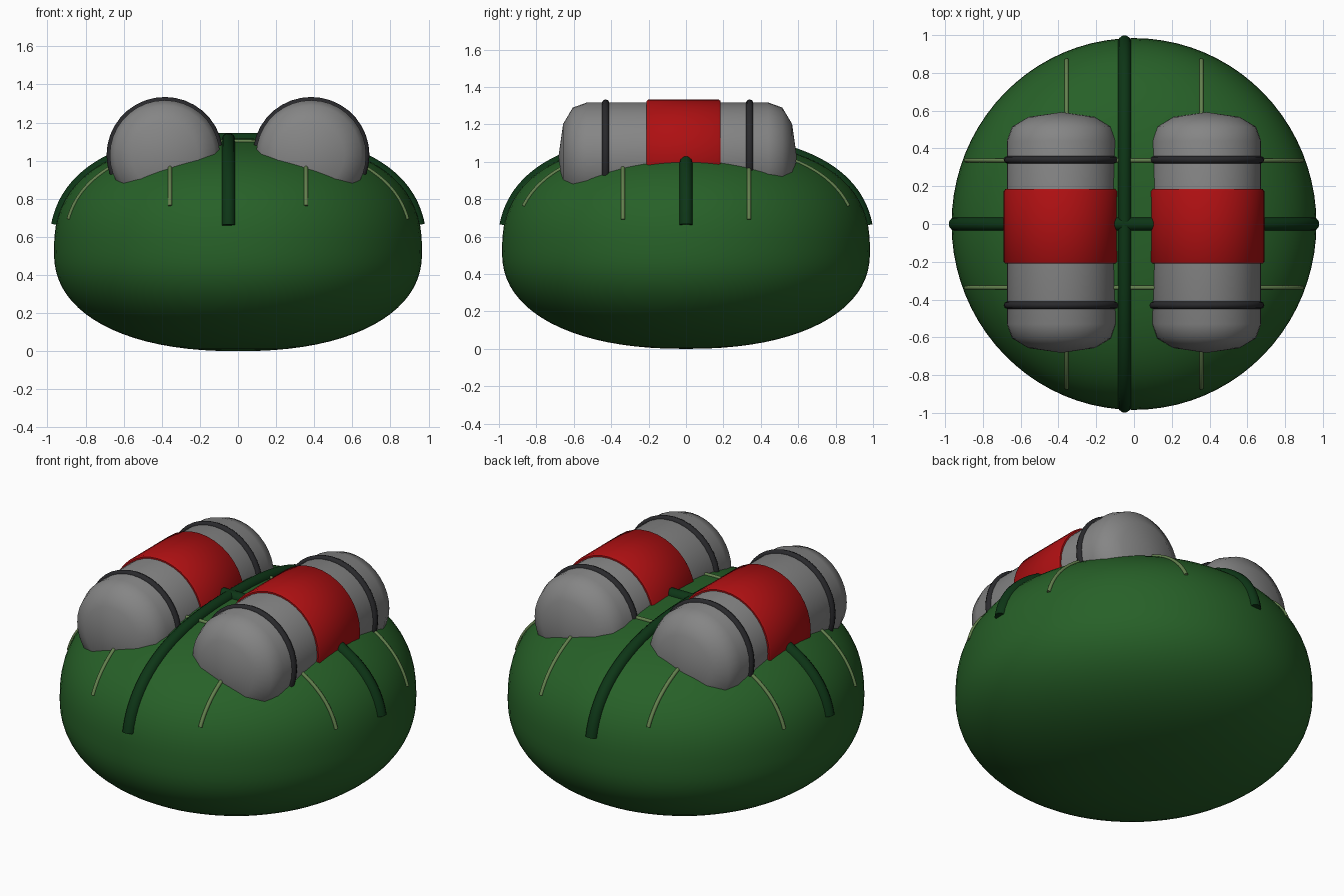
import bpy, math

if "Cube" in bpy.data.objects:
    bpy.data.objects.remove(bpy.data.objects["Cube"])

RX, RY = 0.966, 0.984          # body half widths
ZC, UP = 0.52, 0.597           # height of widest ring, dome height
TANK_X, TANK_Z = 0.384, 1.028


def material(name, rgb):
    m = bpy.data.materials.new(name)
    m.diffuse_color = (*rgb, 1)
    m.use_nodes = True
    m.node_tree.nodes["Principled BSDF"].inputs["Base Color"].default_value = m.diffuse_color
    return m


GREEN = material("pod green", (0.020, 0.118, 0.021))
DARK = material("dark strap green", (0.004, 0.036, 0.008))
SEAM = material("pale seam green", (0.125, 0.215, 0.075))
GREY = material("tank grey", (0.235, 0.235, 0.235))
RED = material("sleeve red", (0.42, 0.005, 0.006))
BLACK = material("band black", (0.022, 0.022, 0.025))


def lathe(name, profile, mat, sides, loc=(0, 0, 0), along_y=False, scale=(1, 1), closed=False, angle=40):
    """Spin (radius, height) points round z, or round y when along_y."""
    verts, faces, n = [], [], len(profile)
    for i in range(sides):
        a = 2 * math.pi * i / sides
        for r, h in profile:
            x, y = r * math.cos(a) * scale[0], r * math.sin(a) * scale[1]
            verts.append((x, h, -y) if along_y else (x, y, h))
    for i in range(sides):
        j = (i + 1) % sides
        for k in range(n if closed else n - 1):
            m = (k + 1) % n
            faces.append((i * n + k, j * n + k, j * n + m, i * n + m))
    me = bpy.data.meshes.new(name)
    me.from_pydata(verts, [], faces)
    ob = bpy.data.objects.new(name, me)
    bpy.context.collection.objects.link(ob)
    ob.location = loc
    me.materials.append(mat)
    bpy.context.view_layer.objects.active = ob
    ob.select_set(True)
    bpy.ops.object.mode_set(mode='EDIT')
    bpy.ops.mesh.select_all(action='SELECT')
    bpy.ops.mesh.remove_doubles(threshold=0.0001)
    bpy.ops.mesh.normals_make_consistent(inside=False)
    bpy.ops.object.mode_set(mode='OBJECT')
    bpy.ops.object.shade_smooth_by_angle(angle=math.radians(angle))
    ob.select_set(False)
    return ob


def dome_z(x, y):
    r = math.hypot(x / RX, y / RY)
    return ZC + UP * max(0, 1 - r ** 2.5) ** 0.4


def tube(name, along, offset, end, radius, mat, sink=1.0):
    """Tube draped over the dome along one axis."""
    curve = bpy.data.curves.new(name, 'CURVE')
    curve.dimensions = '3D'
    curve.bevel_depth, curve.bevel_resolution, curve.use_fill_caps = radius, 3, True
    count = 65
    sp = curve.splines.new('POLY')
    sp.points.add(count - 1)
    for i, p in enumerate(sp.points):
        t = end * math.sin(math.pi * (i / (count - 1) - 0.5))
        x, y = (t, offset) if along == 'x' else (offset, t)
        z = dome_z(x, y)
        p.co = (x * (sink if along == 'x' else 1), y * (sink if along == 'y' else 1),
                ZC + (z - ZC) * sink, 1)
    curve.materials.append(mat)
    ob = bpy.data.objects.new(name, curve)
    bpy.context.collection.objects.link(ob)
    bpy.context.view_layer.objects.active = ob
    ob.select_set(True)
    bpy.ops.object.convert(target='MESH')
    bpy.ops.object.shade_smooth_by_angle(angle=math.radians(50))
    ob.select_set(False)


# Body: squashed dome above, rounder bowl below
prof = []
for i in range(41):
    a = math.pi * (i / 40 - 0.5)
    c, s = math.cos(a), math.sin(a)
    n, h = (2.5, UP) if s > 0 else (2.25, ZC)
    prof.append((max(c, 0) ** (2 / n) if 0 < i < 40 else 0, ZC + math.copysign(h * abs(s) ** (2 / n), s)))
lathe("pod_body", prof, GREEN, 80, scale=(RX, RY), angle=60)

# Main straps crossing over the top
tube("long_strap", 'y', -0.05, 0.972, 0.036, DARK, 0.991)
tube("cross_strap", 'x', 0.0, 0.955, 0.036, DARK, 0.991)

# Thin seams, two each way
for side, s in (("left", -1), ("right", 1)):
    tube(side + "_long_seam", 'y', 0.357 * s, 0.868, 0.011, SEAM)
for side, s in (("front", -1), ("back", 1)):
    tube(side + "_cross_seam", 'x', 0.337 * s, 0.889, 0.011, SEAM)

# Twin tanks lying along y, each with a sleeve and two bands
half = [(0.289, 0.485), (0.262, 0.56), (0.175, 0.612), (0, 0.637)]
tank = [(r, -h) for r, h in reversed(half)] + half
sleeve = [(0.27, -0.197), (0.298, -0.197), (0.306, -0.187), (0.306, 0.187), (0.298, 0.197), (0.27, 0.197)]
band = [(0.286 + 0.020 * math.cos(k * math.pi / 4), 0.020 * math.sin(k * math.pi / 4)) for k in range(8)]
for side, s in (("left", -1), ("right", 1)):
    x = TANK_X * s
    lathe(side + "_tank", tank, GREY, 36, (x, -0.045, TANK_Z), True, angle=60)
    lathe(side + "_tank_sleeve", sleeve, RED, 36, (x, -0.013, TANK_Z), True, closed=True)
    for end, y in (("front", -0.43), ("back", 0.34)):
        lathe(f"{side}_{end}_band", band, BLACK, 36, (x, y, TANK_Z), True, closed=True, angle=60)
